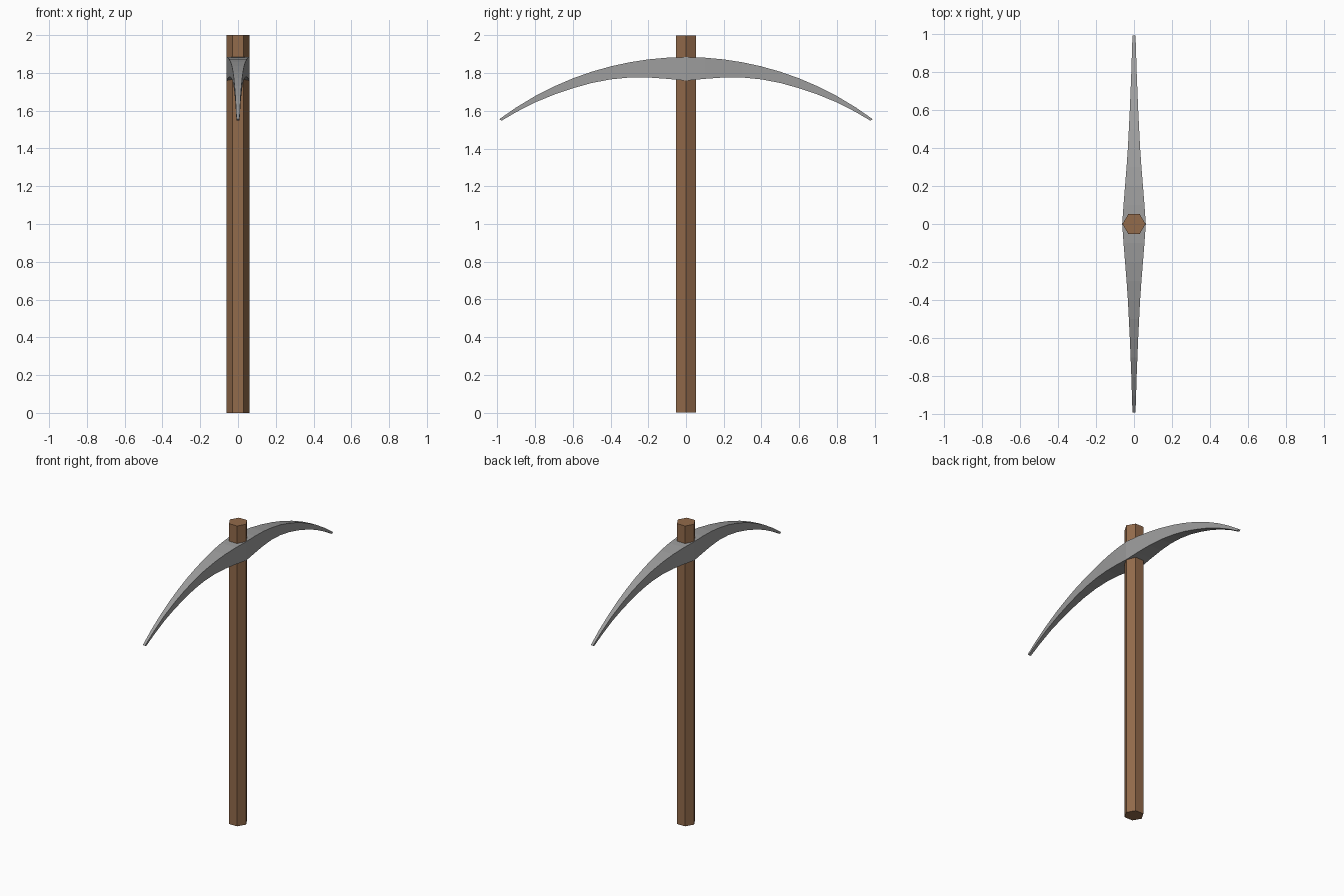
import bpy
import bmesh
import math

cube = bpy.data.objects.get("Cube")
if cube:
    bpy.data.objects.remove(cube, do_unlink=True)


def make_material(name, color):
    mat = bpy.data.materials.new(name)
    mat.use_nodes = True
    mat.diffuse_color = color
    mat.node_tree.nodes["Principled BSDF"].inputs["Base Color"].default_value = color
    return mat


def make_object(name, bm, mat):
    bmesh.ops.recalc_face_normals(bm, faces=bm.faces)
    mesh = bpy.data.meshes.new(name)
    bm.to_mesh(mesh)
    bm.free()
    mesh.materials.append(mat)
    obj = bpy.data.objects.new(name, mesh)
    bpy.context.collection.objects.link(obj)
    return obj


wood = make_material("brown wood", (0.29, 0.145, 0.07, 1))
metal = make_material("grey metal", (0.34, 0.34, 0.34, 1))

# Handle: straight six-sided shaft with corners pointing left and right
bm = bmesh.new()
ring = [bm.verts.new((0.06 * math.cos(i * math.pi / 3),
                      0.06 * math.sin(i * math.pi / 3), 0)) for i in range(6)]
base = bm.faces.new(ring)
top = bmesh.ops.extrude_face_region(bm, geom=[base], use_keep_orig=True)
bmesh.ops.translate(bm, vec=(0, 0, 2),
                    verts=[v for v in top["geom"] if isinstance(v, bmesh.types.BMVert)])
make_object("handle", bm, wood)

# Pick head: tapering rectangular sections along an arc
# Each station: distance along y, underside height, half width
stations = [(0, 1.76, 0.062), (0.1, 1.77, 0.055), (0.2, 1.777, 0.047),
            (0.3, 1.777, 0.039), (0.4, 1.767, 0.032), (0.5, 1.748, 0.027),
            (0.6, 1.72, 0.022), (0.7, 1.686, 0.018), (0.8, 1.645, 0.014),
            (0.9, 1.594, 0.011), (0.99, 1.548, 0.008)]
TIP = stations[-1][0]
ARC_RADIUS = 1.654


def top_height(y):
    return 1.885 - ARC_RADIUS + math.sqrt(ARC_RADIUS ** 2 - y ** 2)


bm = bmesh.new()
sections = []
mirrored = [(-y, z, w) for y, z, w in reversed(stations[1:])] + stations
for y, under, half in mirrored:
    # The blunt tip is cut square to the curve
    inset = math.copysign(0.012, y) if abs(y) == TIP else 0
    corners = [(-half, y, top_height(y)), (half, y, top_height(y)),
               (half, y - inset, under), (-half, y - inset, under)]
    sections.append([bm.verts.new(c) for c in corners])
for a, b in zip(sections, sections[1:]):
    for i in range(4):
        j = (i + 1) % 4
        bm.faces.new((a[i], a[j], b[j], b[i]))
bm.faces.new(sections[0])
bm.faces.new(sections[-1])
make_object("pick_head", bm, metal)
